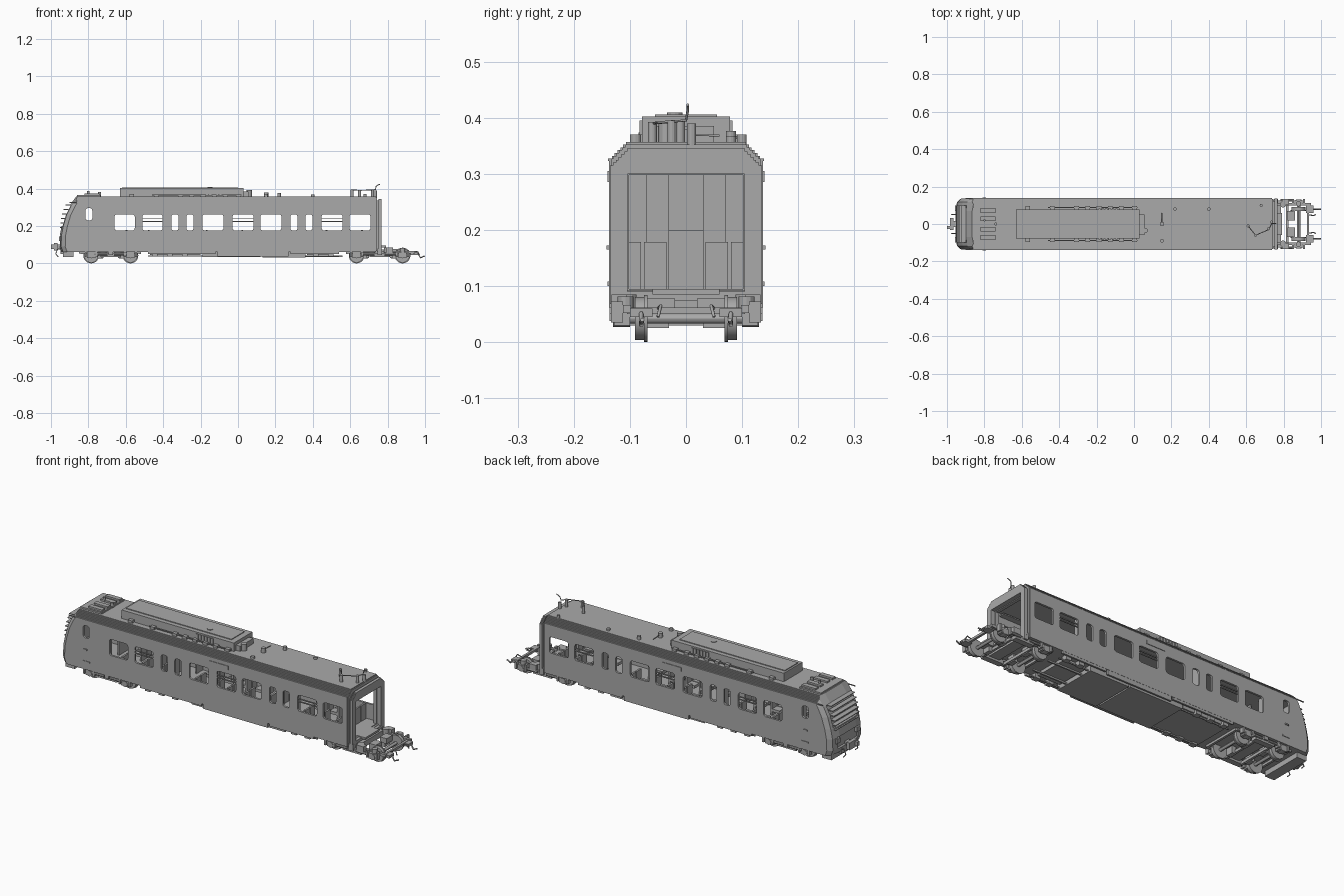
import bpy, bmesh, math
from mathutils import Matrix, Vector

grey = bpy.data.materials.new("rail_grey")
grey.diffuse_color = (0.4, 0.4, 0.4, 1)


def finish(name, bm):
    bmesh.ops.recalc_face_normals(bm, faces=bm.faces)
    me = bpy.data.meshes.new(name)
    bm.to_mesh(me)
    bm.free()
    me.materials.append(grey)
    ob = bpy.data.objects.new(name, me)
    bpy.context.collection.objects.link(ob)
    return ob


def add_box(bm, x0, x1, y0, y1, z0, z1):
    m = Matrix.Translation(((x0 + x1) / 2, (y0 + y1) / 2, (z0 + z1) / 2))
    bmesh.ops.create_cube(bm, size=1, matrix=m @ Matrix.Diagonal((x1 - x0, y1 - y0, z1 - z0, 1)))


def boxes(name, items, mirror=False):
    bm = bmesh.new()
    for x0, x1, y0, y1, z0, z1 in items:
        add_box(bm, x0, x1, y0, y1, z0, z1)
        if mirror:
            add_box(bm, x0, x1, -y1, -y0, z0, z1)
    return finish(name, bm)


def loft(bm, rings):
    loops = [[bm.verts.new(p) for p in r] for r in rings]
    n = len(loops[0])
    for a, b in zip(loops, loops[1:]):
        for i in range(n):
            j = (i + 1) % n
            bm.faces.new((a[i], a[j], b[j], b[i]))
    bm.faces.new(loops[0])
    bm.faces.new(loops[-1][::-1])


def add_cyl(bm, x, y, z, r, length, axis='Y', seg=24):
    rot = {'Y': Matrix.Rotation(math.pi / 2, 4, 'X'), 'Z': Matrix.Identity(4),
           'X': Matrix.Rotation(math.pi / 2, 4, 'Y')}[axis]
    bmesh.ops.create_cone(bm, cap_ends=True, segments=seg, radius1=r, radius2=r,
                          depth=length, matrix=Matrix.Translation((x, y, z)) @ rot)


def bake(ob):
    dg = bpy.context.evaluated_depsgraph_get()
    return bpy.data.meshes.new_from_object(ob.evaluated_get(dg))


def boolean(ob, cutter, op):
    m = ob.modifiers.new("cut", 'BOOLEAN')
    m.object, m.operation, m.solver = cutter, op, 'EXACT'
    me = bake(ob)
    ob.modifiers.clear()
    ob.data = me
    bpy.data.objects.remove(cutter)


def pipe(name, pts, r):
    cu = bpy.data.curves.new(name, 'CURVE')
    cu.dimensions, cu.bevel_depth, cu.bevel_resolution, cu.use_fill_caps = '3D', r, 1, True
    sp = cu.splines.new('POLY')
    sp.points.add(len(pts) - 1)
    for p, co in zip(sp.points, pts):
        p.co = (*co, 1)
    cu.materials.append(grey)
    bpy.context.collection.objects.link(bpy.data.objects.new(name, cu))


def section(w, zb, zt, steps=6, d=0.005):
    # stepped roof edge on a straight sided section
    half = [(w, zb), (w, zt - steps * d)]
    for i in range(steps):
        half += [(w - (i + 1) * d, zt - (steps - i) * d), (w - (i + 1) * d, zt - (steps - i - 1) * d)]
    return half + [(-y, z) for y, z in reversed(half)]


# Body shell: stepped section trimmed by the curved nose outline
NOSE = [(-0.94, 0.05), (-0.955, 0.09), (-0.953, 0.15), (-0.943, 0.2), (-0.925, 0.26),
        (-0.9, 0.31), (-0.865, 0.357), (-0.83, 0.4)]
bm = bmesh.new()
sec = section(0.137, 0.062, 0.357)
loft(bm, [[(x, y, z) for y, z in sec] for x in (-1.0, 0.738)])
body = finish("body_shell", bm)

bm = bmesh.new()
plan = [(-0.16, 0.06), (-0.136, 0.03), (-0.118, 0.009), (-0.07, 0)]
plan += [(-y, o) for y, o in reversed(plan)]
loft(bm, [[(x + o, y, z) for x, z in NOSE] + [(0.9, y, 0.4), (0.9, y, 0.05)] for y, o in plan])
boolean(body, finish("nose_trim", bm), 'INTERSECT')

# Cabin cavity, open at the gangway end
boolean(body, boxes("cavity", [(-0.86, 0.9, -0.126, 0.126, 0.095, 0.318)]), 'DIFFERENCE')

# Side windows with rounded corners, cut right through
WINDOWS = [(-0.606, .054), (-0.457, .054), (-0.337, .019), (-0.257, .019), (-0.134, .056),
           (0.027, .056), (0.176, .056), (0.299, .019), (0.379, .019), (0.503, .056), (0.652, .056)]
holes = [(x, w, 0.176, 0.262) for x, w in WINDOWS] + [(-0.797, .018, 0.23, 0.295)]


def rounded(x, w, z0, z1, r=0.012):
    return [(x + sx * (w - r) + r * math.cos(a), zc + r * math.sin(a))
            for k, (sx, zc) in enumerate([(1, z1 - r), (-1, z1 - r), (-1, z0 + r), (1, z0 + r)])
            for a in [(k + t / 3) * math.pi / 2 for t in range(4)]]


bm = bmesh.new()
for h in holes:
    loft(bm, [[(x, y, z) for x, z in rounded(*h)] for y in (-0.2, 0.2)])
boolean(body, finish("window_cut", bm), 'DIFFERENCE')

# Recessed windscreen and lower front panel
for y, i0, i1 in ((0.1, 3, 6), (0.085, 1, 3)):
    strip = NOSE[i0:i1]
    prof = [(x + 0.012, z) for x, z in strip] + [(-1.05, strip[-1][1]), (-1.05, strip[0][1])]
    bm = bmesh.new()
    loft(bm, [[(x, yy, z) for x, z in prof] for yy in (-y, y)])
    boolean(body, finish("front_cut", bm), 'DIFFERENCE')
boxes("front_bars", [(-0.951 + k * k * 0.0011, -0.925 + k * k * 0.0011, -0.1, 0.1, 0.19 + k * 0.024, 0.194 + k * 0.024)
                     for k in range(6)])
boxes("headlights", [(-0.957, -0.92, 0.07, 0.1, 0.12, 0.145)], True)

# Hopper window bars, side trim and mirrors
boxes("window_bars", [(x - .056, x + .056, 0.128, 0.134, z, z + 0.005)
                      for x in (-0.457, 0.027, 0.503) for z in (0.222, 0.236)], True)
boxes("side_trim", [(-0.9, 0.738, 0.134, 0.139, 0.323, 0.327), (-0.07, 0.04, 0.134, 0.14, 0.285, 0.305),
                    (-0.815, -0.775, 0.134, 0.14, 0.1, 0.108), (-0.81, -0.79, 0.134, 0.142, 0.165, 0.172)], True)

# Interior: seats, partitions and ceiling rail
seats = []
for x in (-0.62, -0.5, -0.4, -0.19, -0.08, 0.0, 0.1, 0.22, 0.45, 0.54, 0.64):
    for y in (0.035, 0.08):
        seats += [(x - .025, x + .025, y, y + .04, 0.115, 0.13), (x + .018, x + .028, y, y + .04, 0.095, 0.178)]
boxes("seats", seats, True)
boxes("partitions", [(-0.73, -0.72, 0.03, 0.126, 0.095, 0.318), (0.41, 0.416, 0.07, 0.126, 0.095, 0.318),
                     (-0.3, -0.294, 0.07, 0.126, 0.095, 0.318), (-0.7, 0.7, 0.095, 0.126, 0.3, 0.306)], True)
boxes("cab_desk", [(-0.86, -0.825, -0.11, 0.11, 0.095, 0.18), (-0.78, -0.77, -0.03, 0.03, 0.095, 0.2)])


# Gangway end: two stepped portal frames
def portal(name, x0, x1, w, zb, zt, iw, iz0, iz1, steps):
    bm = bmesh.new()
    loft(bm, [[(x, y, z) for y, z in section(w, zb, zt, steps)] for x in (x0, x1)])
    ob = finish(name, bm)
    boolean(ob, boxes("hole", [(x0 - .1, x1 + .1, -iw, iw, iz0, iz1)]), 'DIFFERENCE')


portal("end_wall", 0.725, 0.742, 0.134, 0.065, 0.352, 0.102, 0.095, 0.298, 5)
portal("gangway_bellows", 0.742, 0.752, 0.124, 0.08, 0.335, 0.108, 0.092, 0.302, 5)
portal("gangway_frame", 0.752, 0.768, 0.135, 0.068, 0.345, 0.104, 0.09, 0.3, 6)
boxes("gangway_plate", [(0.73, 0.79, -0.06, 0.06, 0.085, 0.095)])

# Roof equipment
boxes("roof_box", [(-0.63, 0.03, -0.078, 0.078, 0.35, 0.402), (0.03, 0.055, -0.06, 0.05, 0.35, 0.385),
                   (-0.62, 0.0, -0.055, 0.055, 0.4, 0.406)])
boxes("roof_box_grilles", [(-0.19 + k * .018, -0.178 + k * .018, 0.07, 0.083, 0.368, 0.395) for k in range(6)], True)
boxes("roof_brackets", [(x, x + .025, 0.076, 0.097, 0.352, 0.37)
                        for x in (-0.58, -0.45, -0.32, -0.26, -0.2, -0.14, -0.08, -0.01)]
      + [(-0.46, 0.02, 0.086, 0.091, 0.362, 0.367)], True)
boxes("cab_roof_slabs", [(-0.86, -0.735, -0.095, 0.095, 0.35, 0.365)]
      + [(-0.82, -0.74, y, y + .025, 0.36, 0.374) for y in (-0.085, -0.04, 0.015, 0.06)])
bm = bmesh.new()
for x, y, r, z in [(-0.15, -0.02, .014, .409), (0.15, 0, .012, .38), (0.22, 0.08, .009, .376), (-0.74, 0, .008, .382),
                   (-0.8, 0.02, .006, .388), (0.06, -0.035, .014, .392), (0.61, -0.01, .008, .395),
                   (0.65, -0.06, .008, .392), (0.72, -0.025, .008, .395), (0.735, 0.01, .008, .39),
                   (0.68, 0.1, .008, .37), (0.15, -0.09, .01, .37), (0.4, 0.08, .009, .367)]:
    add_cyl(bm, x, y, (z + 0.35) / 2, r, z - 0.35, 'Z', 12)
finish("roof_fittings", bm)
pipe("roof_cable", [(0.61, -0.01, 0.394), (0.65, -0.06, 0.39), (0.72, -0.03, 0.393), (0.735, 0.0, 0.395),
                    (0.738, 0.003, 0.412), (0.75, 0.003, 0.42), (0.76, 0.003, 0.423)], 0.0025)
pipe("roof_aerial", [(0.15, 0, 0.37), (0.15, 0.06, 0.368)], 0.002)

# Underfloor pan, equipment cases and side skirts
boxes("underfloor_pan", [(-0.47, -0.2, -0.11, 0.11, 0.045, 0.07), (-0.19, 0.12, -0.118, 0.118, 0.034, 0.07),
                         (0.13, 0.36, -0.118, 0.118, 0.032, 0.07), (0.37, 0.5, -0.09, 0.09, 0.045, 0.07)])
boxes("side_skirts", [(-0.48, -0.12, 0.127, 0.136, 0.05, 0.068), (-0.11, 0.27, 0.127, 0.136, 0.038, 0.068),
                      (0.28, 0.54, 0.127, 0.136, 0.05, 0.068)], True)
boxes("underfloor_pipes", [(-0.48, 0.54, 0.1, 0.106, 0.036, 0.042), (0.36, 0.56, 0.05, 0.058, 0.035, 0.043)]
      + [(x, x + 0.03, 0.095, 0.125, 0.036, 0.06) for x in (-0.46, -0.38, -0.3, 0.4, 0.48)], True)


# Bogies
def bogie(name, xc, half, x0, x1):
    zc = 0.042
    bm = bmesh.new()
    for s in (-1, 1):
        x = xc + s * half
        add_cyl(bm, x, 0, zc, 0.009, 0.21, seg=12)
        for t in (-1, 1):
            add_cyl(bm, x, t * 0.082, zc, 0.038, 0.018)
            add_cyl(bm, x, t * 0.072, zc, 0.042, 0.006)
            add_cyl(bm, x, t * 0.115, zc, 0.015, 0.03, seg=12)
    ob = finish(name + "_wheels", bm)
    bpy.ops.object.select_all(action='DESELECT')
    bpy.context.view_layer.objects.active = ob
    ob.select_set(True)
    bpy.ops.object.shade_smooth_by_angle()
    f = [(x0 + .03, x1 - .03, 0.098, 0.112, 0.052, 0.066), (xc - .055, xc + .055, 0.095, 0.125, 0.034, 0.056),
         (xc - .03, xc + .03, 0, 0.1, 0.045, 0.075), (xc - .012, xc + .012, 0.11, 0.134, 0.045, 0.08)]
    for s in (-1, 1):
        x = xc + s * half
        f += [(x - .022, x + .022, 0.1, 0.128, 0.03, 0.06), (x - .034, x - .024, 0.112, 0.134, 0.035, 0.072),
              (x + .024, x + .034, 0.112, 0.134, 0.035, 0.072), (x - s * .06 - .006, x - s * .06 + .006, 0, 0.1, 0.03, 0.045),
              (x + s * .05 - .006, x + s * .05 + .006, 0, 0.105, 0.05, 0.062),
              (x - s * .05 - .012, x - s * .05 + .012, 0.03, 0.07, 0.025, 0.07)]
    boxes(name + "_frame", f, True)
    bm = bmesh.new()
    for s in (-1, 1):
        for t in (-1, 1):
            add_cyl(bm, xc + s * half, t * 0.108, 0.07, 0.014, 0.022, 'Z', 12)
            add_cyl(bm, xc + s * 0.04, t * 0.105, 0.07, 0.017, 0.03, 'Z', 12)
            add_cyl(bm, xc + s * half * 0.5, t * 0.126, 0.05, 0.007, 0.07, 'X', 8)
    finish(name + "_springs", bm)


bogie("front_bogie", -0.68, 0.105, -0.88, -0.5)
bogie("shared_bogie", 0.757, 0.123, 0.55, 0.975)
boxes("shared_bogie_ends", [(0.92, 0.96, 0.06, 0.1, 0.045, 0.06), (0.82, 0.86, 0.02, 0.07, 0.05, 0.078),
                            (0.79, 0.83, 0.105, 0.133, 0.055, 0.085)], True)
for n, t in (("left", 1), ("right", -1)):
    pipe(n + "_guard_iron", [(0.94, t * .08, .055), (0.965, t * .08, .05), (0.975, t * .08, .03), (0.998, t * .078, .04)], 0.004)
    pipe(n + "_brake_hose", [(0.93, t * .05, .06), (0.96, t * .045, .065), (0.97, t * .05, .045)], 0.003)
    pipe(n + "_front_hose", [(-0.94, t * .05, .08), (-0.965, t * .05, .075), (-0.975, t * .05, .05), (-0.96, t * .05, .035)], 0.003)

# Front apron and coupler
boxes("front_apron", [(-0.935, -0.88, -0.115, 0.115, 0.035, 0.065), (-0.95, -0.9, -0.05, 0.05, 0.05, 0.08)])
boxes("coupler", [(-0.975, -0.9, -0.016, 0.016, 0.08, 0.1), (-0.985, -0.965, -0.032, 0.032, 0.07, 0.108),
                  (-1.0, -0.98, -0.028, -0.012, 0.078, 0.1)])
